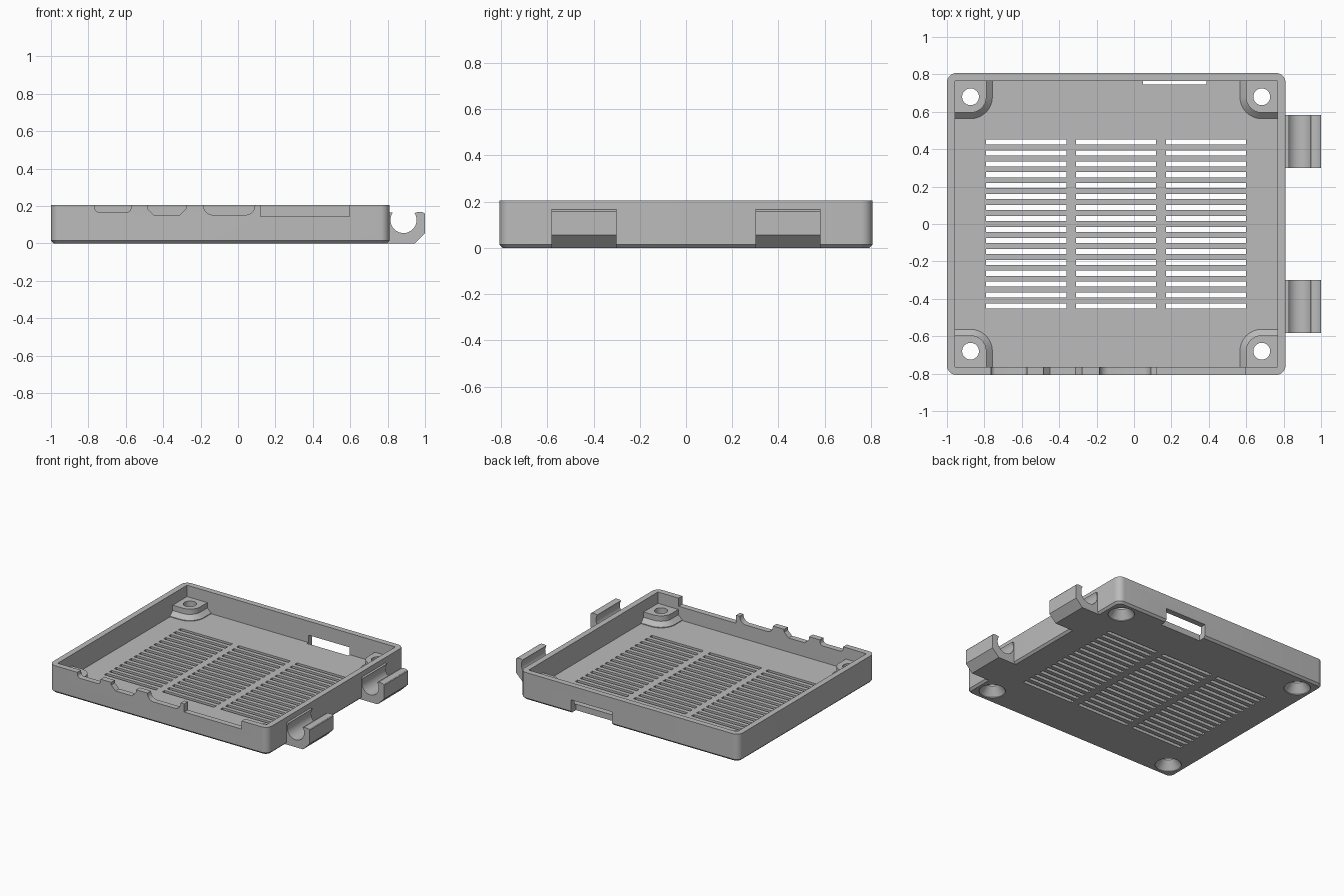
import bpy, bmesh
from math import sin, cos, pi

cube = bpy.data.objects.get("Cube")
if cube:
    bpy.data.objects.remove(cube, do_unlink=True)

grey = bpy.data.materials.new("plastic_grey")
grey.use_nodes = True
grey.diffuse_color = (0.5, 0.5, 0.5, 1)
grey.node_tree.nodes["Principled BSDF"].inputs["Base Color"].default_value = (0.5, 0.5, 0.5, 1)

LEFT, RIGHT, DEPTH, HEIGHT = -1.0, 0.81, 0.807, 0.205
WALL, FLOOR = 0.043, 0.045


def loft(bm, rings):
    """Closed solid through rings of equal point count."""
    rows = [[bm.verts.new(p) for p in ring] for ring in rings]
    faces = [bm.faces.new(rows[0]), bm.faces.new(rows[-1])]
    n = len(rows[0])
    for a, b in zip(rows, rows[1:]):
        for i in range(n):
            j = (i + 1) % n
            faces.append(bm.faces.new((a[i], a[j], b[j], b[i])))
    bmesh.ops.recalc_face_normals(bm, faces=faces)


def rounded(x0, x1, y0, y1, r=0.0, steps=0):
    """Rectangle outline; one step gives chamfered corners."""
    pts = []
    corners = [(x1 - r, y1 - r), (x0 + r, y1 - r), (x0 + r, y0 + r), (x1 - r, y0 + r)]
    for q, (cx, cy) in enumerate(corners):
        for k in range(steps + 1):
            a = (q + k / max(steps, 1)) * pi / 2
            pts.append((cx + r * cos(a), cy + r * sin(a)))
    return pts


def flat(outline, z):
    return [(x, y, z) for x, y in outline]


def upright(outline, y):
    return [(x, y, z) for x, z in outline]


def box(bm, x0, x1, y0, y1, z0, z1):
    outline = rounded(x0, x1, y0, y1)
    loft(bm, [flat(outline, z0), flat(outline, z1)])


def finish(name, bm):
    mesh = bpy.data.meshes.new(name)
    bm.to_mesh(mesh)
    bm.free()
    mesh.materials.append(grey)
    ob = bpy.data.objects.new(name, mesh)
    bpy.context.collection.objects.link(ob)
    return ob


def activate(ob):
    bpy.ops.object.select_all(action='DESELECT')
    ob.select_set(True)
    bpy.context.view_layer.objects.active = ob


def combine(target, bm, operation):
    tool = finish("cutter", bm)
    tool.hide_render = True
    mod = target.modifiers.new("shape", 'BOOLEAN')
    mod.operation, mod.object, mod.solver = operation, tool, 'EXACT'
    activate(target)
    bpy.ops.object.modifier_apply(modifier=mod.name)
    bpy.data.objects.remove(tool, do_unlink=True)


# Outer shell with rounded corners and a chamfered bottom edge
bm = bmesh.new()
c = 0.015
body = rounded(LEFT, RIGHT, -DEPTH, DEPTH, 0.05, 8)
base = rounded(LEFT + c, RIGHT - c, -DEPTH + c, DEPTH - c, 0.05 - c, 8)
loft(bm, [flat(base, 0), flat(body, c), flat(body, HEIGHT)])
tray = finish("tray", bm)

# Hollow interior
bm = bmesh.new()
box(bm, LEFT + WALL, RIGHT - WALL, -DEPTH + WALL, DEPTH - WALL, FLOOR, 0.4)
combine(tray, bm, 'DIFFERENCE')

# Corner screw bosses with a flared foot
holes = [(x, y, sx, sy) for x, sx in ((-0.874, 1), (0.683, -1))
         for y, sy in ((-0.68, 1), (0.68, -1))]


def boss_ring(x, y, sx, sy, r, z):
    arc = [(r * sin(k * pi / 16), r * cos(k * pi / 16)) for k in range(9)]
    pts = [(-0.1, r)] + arc + [(r, -0.1), (-0.1, -0.1)]
    return [(x + sx * u, y + sy * v, z) for u, v in pts]


bm = bmesh.new()
for h in holes:
    loft(bm, [boss_ring(*h, r, z) for r, z in
              ((0.117, 0.03), (0.117, 0.05), (0.085, 0.08), (0.085, 0.12))])
combine(tray, bm, 'UNION')

# Countersunk screw holes
bm = bmesh.new()
for x, y, _, _ in holes:
    loft(bm, [[(x + r * cos(k * pi / 16), y + r * sin(k * pi / 16), z) for k in range(32)]
              for r, z in ((0.09, -0.02), (0.09, 0.005), (0.045, 0.065), (0.045, 0.3))])
combine(tray, bm, 'DIFFERENCE')

# Three columns of vent slots
bm = bmesh.new()
for x0 in (-0.79, -0.31, 0.172):
    for i in range(16):
        y = (i - 7.5) * 0.0585
        box(bm, x0, x0 + 0.428, y - 0.0135, y + 0.0135, -0.1, 0.1)
combine(tray, bm, 'DIFFERENCE')

# Front port notches and the card slot low in the back wall
bm = bmesh.new()
for x0, x1, z, r, steps in ((-0.765, -0.572, 0.166, 0.025, 5), (-0.484, -0.278, 0.15, 0.035, 1),
                            (-0.184, 0.09, 0.152, 0.05, 6), (0.12, 0.596, 0.144, 0, 0)):
    port = rounded(x0, x1, z, 0.4, r, steps)
    loft(bm, [upright(port, -0.9), upright(port, -0.74)])
box(bm, 0.048, 0.388, 0.747, 0.9, -0.1, 0.1)
combine(tray, bm, 'DIFFERENCE')

# Hooked side clips: open round cradle with a rounded lip
cradle = [(0.885 + 0.07 * cos(a), 0.125 + 0.07 * sin(a))
          for a in (pi - 0.61 + k * (pi + 1.22) / 24 for k in range(25))]
lip = [(0.971 - 0.029 * cos(k * pi / 6), 0.157 + 0.011 * sin(k * pi / 6)) for k in range(1, 7)]
hook = [(0.79, 0), (0.79, 0.165)] + cradle + lip + [(1.0, 0.055), (0.945, 0)]
clips = []
for name, side in (("front_clip", -1), ("back_clip", 1)):
    bm = bmesh.new()
    loft(bm, [upright(hook, side * 0.3), upright(hook, side * 0.582)])
    clips.append(finish(name, bm))

for ob in [tray] + clips:
    activate(ob)
    bpy.ops.object.shade_smooth_by_angle(angle=pi / 7)
